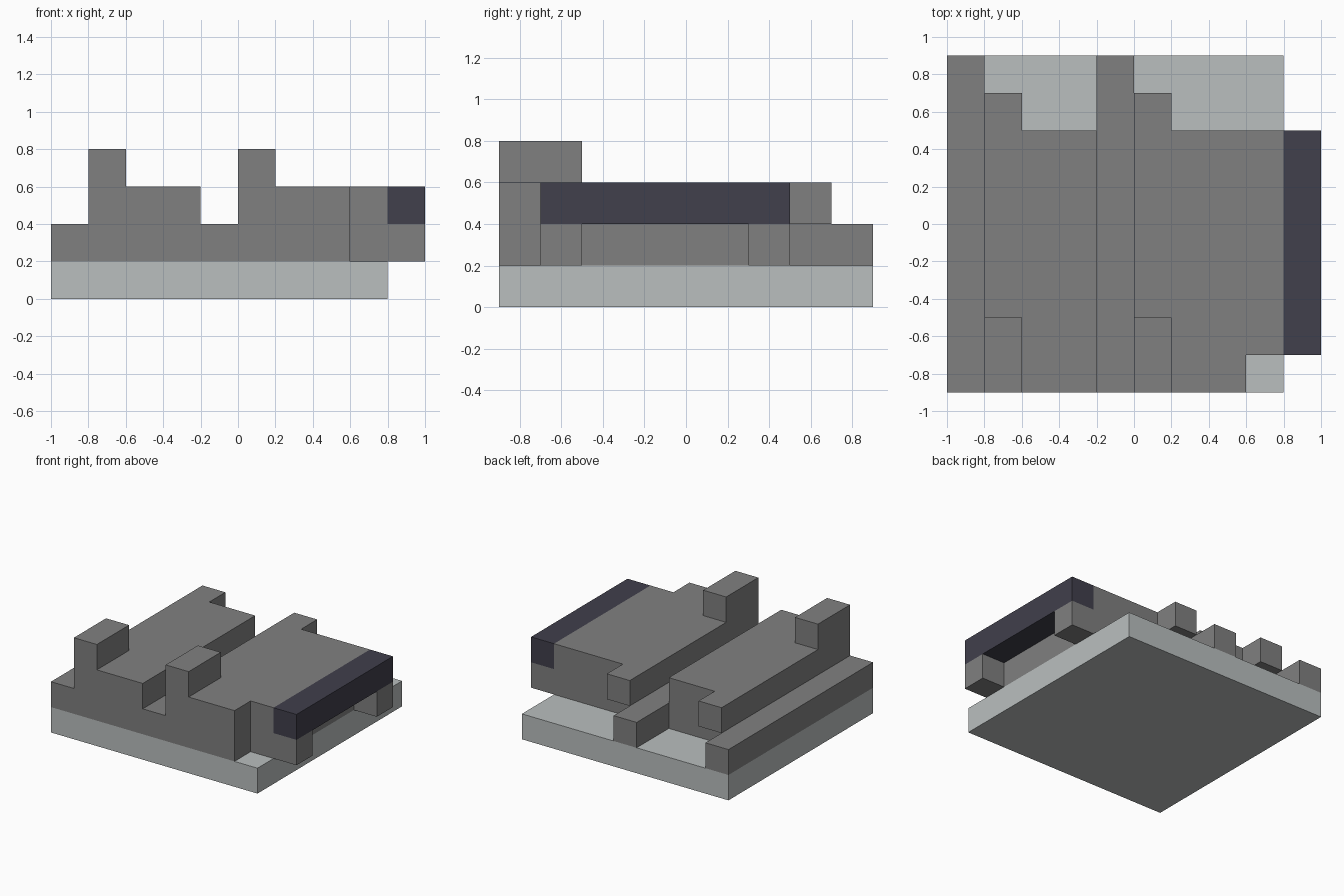
import bpy
import bmesh

cube = bpy.data.objects.get("Cube")
if cube:
    bpy.data.objects.remove(cube, do_unlink=True)


def make_material(name, color):
    mat = bpy.data.materials.new(name)
    mat.use_nodes = True
    mat.diffuse_color = (*color, 1)
    bsdf = next(n for n in mat.node_tree.nodes if n.type == "BSDF_PRINCIPLED")
    bsdf.inputs["Base Color"].default_value = (*color, 1)
    return mat


light_grey = make_material("light_grey", (0.49, 0.52, 0.52))
mid_grey = make_material("mid_grey", (0.216, 0.216, 0.216))
dark_slate = make_material("dark_slate", (0.052, 0.050, 0.072))


def slab(name, outline, bottom, top, mat):
    """Extrude a plan outline upward into a flat-sided solid."""
    bm = bmesh.new()
    face = bm.faces.new([bm.verts.new((x, y, bottom)) for x, y in outline])
    result = bmesh.ops.extrude_face_region(bm, geom=[face], use_keep_orig=True)
    raised = [g for g in result["geom"] if isinstance(g, bmesh.types.BMVert)]
    bmesh.ops.translate(bm, verts=raised, vec=(0, 0, top - bottom))
    bmesh.ops.recalc_face_normals(bm, faces=bm.faces)
    mesh = bpy.data.meshes.new(name)
    bm.to_mesh(mesh)
    bm.free()
    mesh.materials.append(mat)
    obj = bpy.data.objects.new(name, mesh)
    bpy.context.collection.objects.link(obj)
    return obj


def rectangle(x0, x1, y0, y1):
    return [(x0, y0), (x1, y0), (x1, y1), (x0, y1)]


# Base plate
slab("base_plate", rectangle(-1, 0.8, -0.9, 0.9), 0, 0.2, light_grey)

# Lower deck with two rear rails and two side feet
slab("lower_deck", [
    (-1, -0.9), (0.6, -0.9), (0.6, -0.7), (1, -0.7), (1, -0.5), (0.8, -0.5),
    (0.8, 0.3), (1, 0.3), (1, 0.5), (0, 0.5), (0, 0.9), (-0.2, 0.9),
    (-0.2, 0.5), (-0.8, 0.5), (-0.8, 0.9), (-1, 0.9)], 0.2, 0.4, mid_grey)

# Upper decks, each with a tab overhanging the rear
slab("right_upper_deck", [
    (-0.8, -0.9), (-0.2, -0.9), (-0.2, 0.5), (-0.6, 0.5), (-0.6, 0.7),
    (-0.8, 0.7)], 0.4, 0.6, mid_grey)
slab("left_upper_deck", [
    (0, -0.9), (0.6, -0.9), (0.6, -0.7), (0.8, -0.7), (0.8, 0.5),
    (0.2, 0.5), (0.2, 0.7), (0, 0.7)], 0.4, 0.6, mid_grey)

# Front posts
for name, x in (("right_front_post", -0.8), ("left_front_post", 0)):
    slab(name, rectangle(x, x + 0.2, -0.9, -0.5), 0.6, 0.8, mid_grey)

# Dark bar resting on the side feet
slab("side_bar", rectangle(0.8, 1, -0.7, 0.5), 0.4, 0.6, dark_slate)
